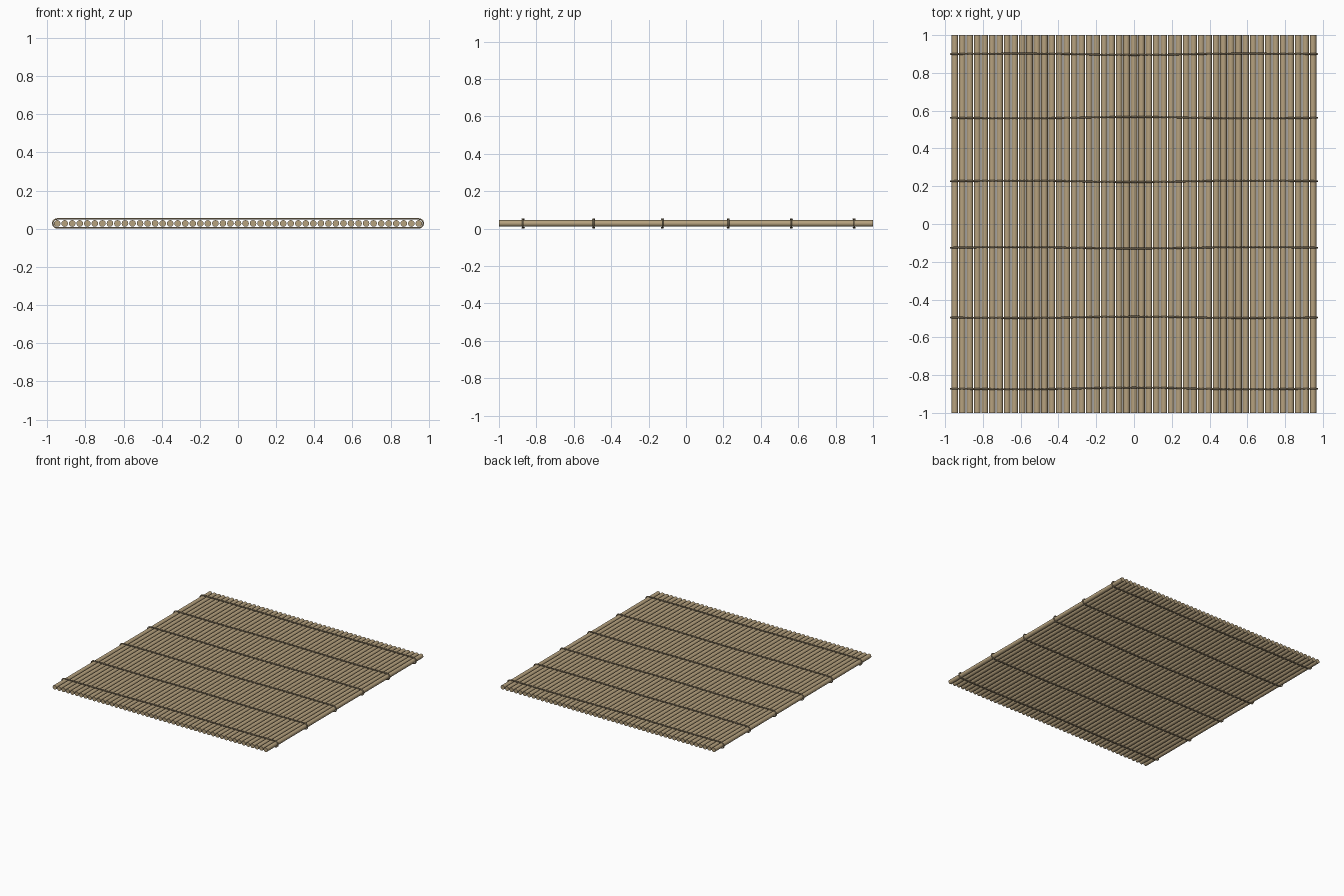
import bpy, math

if "Cube" in bpy.data.objects:
    bpy.data.objects.remove(bpy.data.objects["Cube"])

def material(name, rgb):
    m = bpy.data.materials.new(name)
    m.diffuse_color = (*rgb, 1)
    m.use_nodes = True
    m.node_tree.nodes["Principled BSDF"].inputs["Base Color"].default_value = m.diffuse_color
    return m

reed_mat = material("reed", (0.47, 0.36, 0.21))
cord_mat = material("cord", (0.40, 0.31, 0.19))

COUNT, REED_R, CORD_R, MID_Z = 49, 0.0175, 0.0045, 0.028
FIRST_X = 0.948

# Row of round reeds running front to back
for i in range(COUNT):
    x = -FIRST_X + 2 * FIRST_X * i / (COUNT - 1)
    bpy.ops.mesh.primitive_cylinder_add(vertices=12, radius=REED_R, depth=2,
                                        location=(x, 0, MID_Z), rotation=(math.pi / 2, 0, 0))
    reed = bpy.context.object
    reed.name = f"reed_{i + 1}"
    reed.data.materials.append(reed_mat)
    bpy.ops.object.shade_smooth_by_angle(angle=math.radians(40))


# Binding cord: closed loop passing over and under all the reeds
def cord(name, y, sway):
    curve = bpy.data.curves.new(name, 'CURVE')
    curve.dimensions = '3D'
    curve.bevel_depth = CORD_R
    curve.bevel_resolution = 1
    r = MID_Z - CORD_R
    pts = []
    for side in (1, -1):
        for k in range(13):
            x = side * FIRST_X * (k / 6 - 1)
            pts.append((x, y + sway * math.cos(x * 4.5) * math.cos(x * math.pi / 2), MID_Z + side * r))
        for k in range(1, 6):
            a = math.pi / 2 - math.pi * k / 6
            pts.append((side * (FIRST_X + r * math.cos(a)), y, MID_Z + side * r * math.sin(a)))
    spline = curve.splines.new('POLY')
    spline.points.add(len(pts) - 1)
    for p, co in zip(spline.points, pts):
        p.co = (*co, 1)
    spline.use_cyclic_u = True
    spline.use_smooth = True
    obj = bpy.data.objects.new(name, curve)
    bpy.context.collection.objects.link(obj)
    curve.materials.append(cord_mat)


rows = [(0.90, -0.005), (0.562, 0.005), (0.227, -0.005),
        (-0.125, -0.005), (-0.495, 0.005), (-0.872, 0.006)]
for n, (y, sway) in enumerate(rows):
    cord(f"binding_cord_{n + 1}", y, sway)
